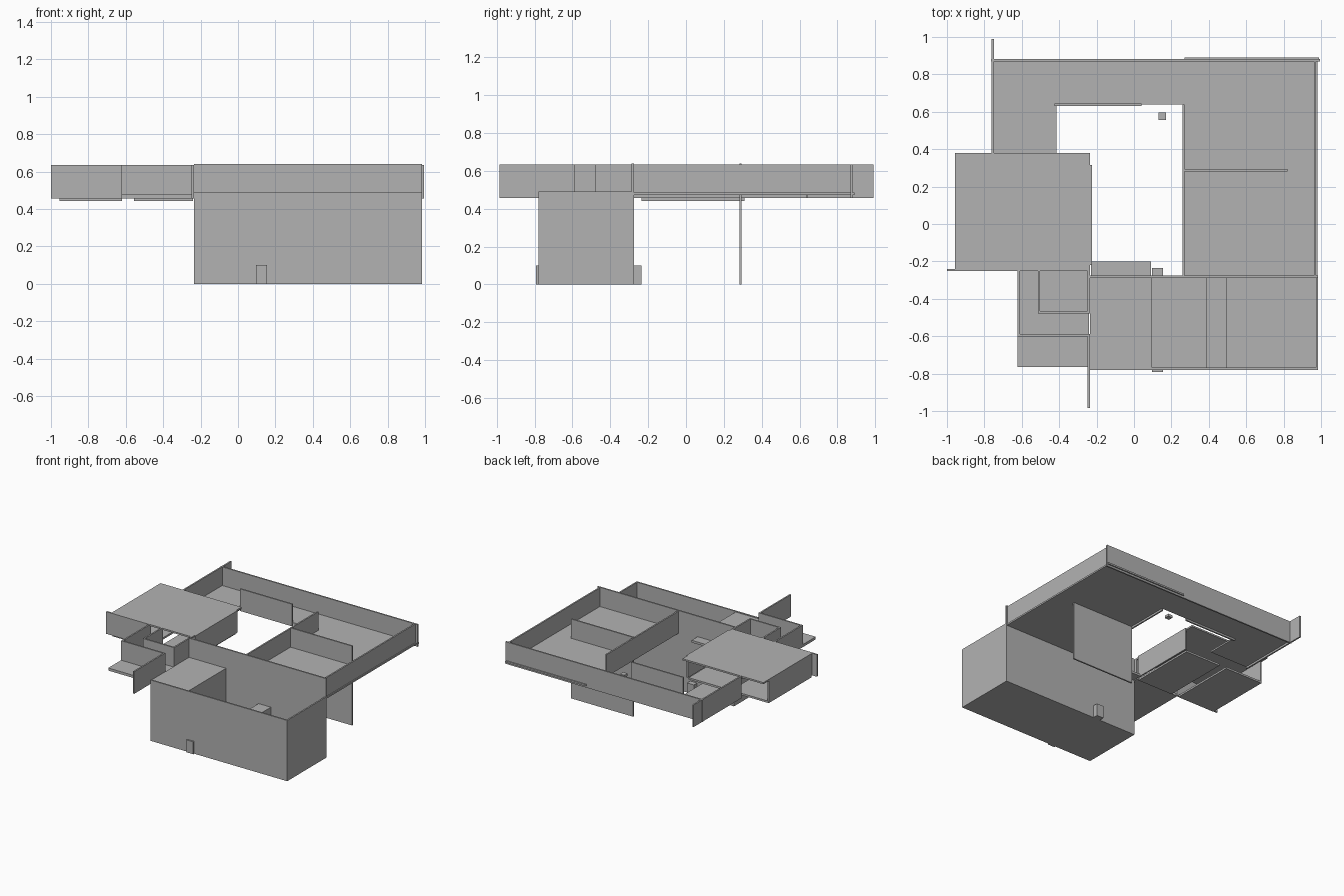
import bpy
import bmesh
from mathutils import Vector

if "Cube" in bpy.data.objects:
    bpy.data.objects.remove(bpy.data.objects["Cube"])

GREY = (0.448, 0.448, 0.448, 1)
mat = bpy.data.materials.new("plain_grey")
mat.use_nodes = True
mat.diffuse_color = GREY
mat.node_tree.nodes["Principled BSDF"].inputs["Base Color"].default_value = GREY

T = 0.012                 # wall thickness
FLOOR, TOP = 0.485, 0.635  # upper floor level and wall top
LOW = 0.457               # underside of the upper storey


def finish(name, bm):
    mesh = bpy.data.meshes.new(name)
    bm.to_mesh(mesh)
    bm.free()
    mesh.materials.append(mat)
    obj = bpy.data.objects.new(name, mesh)
    bpy.context.collection.objects.link(obj)


def box(name, x0, x1, y0, y1, z0, z1):
    bm = bmesh.new()
    bmesh.ops.create_cube(bm, size=1)
    size = Vector((x1 - x0, y1 - y0, z1 - z0))
    mid = Vector((x0 + x1, y0 + y1, z0 + z1)) / 2
    for v in bm.verts:
        v.co = v.co * size + mid
    finish(name, bm)


def wall_x(name, y, x0, x1, z0=LOW, z1=TOP):
    """Wall running along x."""
    box(name, x0, x1, y - T / 2, y + T / 2, z0, z1)


def wall_y(name, x, y0, y1, z0=LOW, z1=TOP):
    """Wall running along y."""
    box(name, x - T / 2, x + T / 2, y0, y1, z0, z1)


def slab(name, outline, z0, z1):
    bm = bmesh.new()
    face = bm.faces.new([bm.verts.new((x, y, z0)) for x, y in outline])
    up = bmesh.ops.extrude_face_region(bm, geom=[face])["geom"]
    for v in up:
        if isinstance(v, bmesh.types.BMVert):
            v.co.z = z1
    bmesh.ops.recalc_face_normals(bm, faces=bm.faces)
    finish(name, bm)


# Lower storey: open-topped block with a solid part and a cross block
box("lower_floor", -0.235, 0.985, -0.78, -0.28, 0, T)
wall_x("lower_front_wall", -0.774, -0.235, 0.985, 0, 0.49)
wall_y("lower_end_wall", 0.979, -0.78, -0.28, 0, 0.49)
wall_x("tall_dividing_wall", -0.282, -0.235, 0.985, 0, 0.64)
box("lower_solid_part", -0.235, 0.095, -0.775, -0.28, 0, FLOOR)
box("cross_block", 0.385, 0.495, -0.77, -0.28, 0, 0.278)
box("front_step", 0.095, 0.155, -0.792, -0.77, 0, 0.1)
box("rear_step", 0.095, 0.155, -0.28, -0.235, 0, 0.1)
box("courtyard_ledge", -0.23, 0.09, -0.28, -0.2, LOW, 0.475)

# Upper storey floor around the courtyard
slab("upper_floor", [(0.265, -0.28), (0.982, -0.28), (0.982, 0.875),
                     (-0.755, 0.875), (-0.755, 0.38), (-0.415, 0.38),
                     (-0.415, 0.64), (0.265, 0.64)], 0.472, FLOOR)
box("courtyard_post_cap", 0.132, 0.172, 0.555, 0.595, 0.465, FLOOR)

# Upper storey walls
wall_x("back_wall", 0.875, -0.765, 0.995)
wall_x("back_sill", 0.885, 0.27, 0.99, 0.472, FLOOR)
wall_y("left_end_wall", 0.968, -0.28, 0.875, FLOOR)
wall_y("right_end_wall", -0.755, 0.38, 0.99)
wall_x("courtyard_back_wall", 0.638, -0.425, 0.04)
wall_y("courtyard_side_wall", 0.265, -0.28, 0.64)
wall_x("partition_wall", 0.288, 0.265, 0.82, 0, 0.64)

# Roofed room
box("room_roof", -0.957, -0.235, -0.25, 0.38, 0.622, TOP)
wall_y("room_outer_wall", -0.951, -0.25, 0.31)
wall_y("room_courtyard_wall", -0.231, -0.22, 0.315)
wall_x("room_front_wall", -0.246, -1.0, -0.615)
for name, x0, x1 in (("outer", -0.955, -0.62), ("inner", -0.555, -0.24)):
    box("room_floor_" + name, x0, x1, -0.235, 0.31, 0.442, LOW)

# Front terrace and its nested walls
box("terrace_floor", -0.622, -0.24, -0.765, -0.25, LOW, 0.478)
for name, x, y in (("terrace_outer", -0.616, -0.595), ("terrace_inner", -0.508, -0.472)):
    wall_y(name + "_side_wall", x, y, -0.24)
    wall_x(name + "_front_wall", y, x - T / 2, -0.235)
wall_y("terrace_inner_end_wall", -0.242, -0.478, -0.25)
wall_y("terrace_screen_wall", -0.242, -0.985, -0.59)
